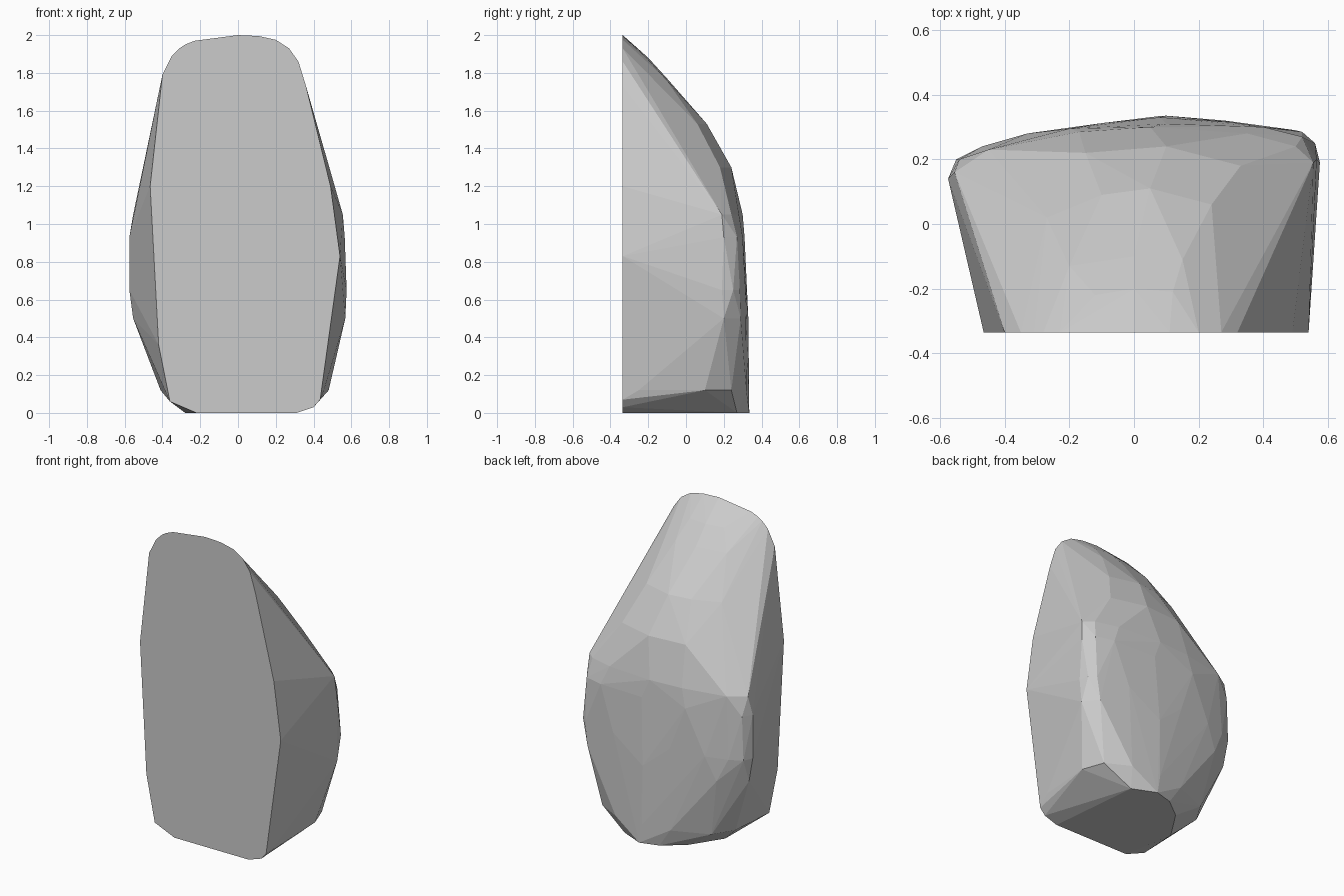
import bpy, bmesh

# flat cut face of the boulder: (x, z) outline on the front plane
FRONT_Y = -0.335
front = [(-.28, 1.95), (-.23, 1.97), (0, 2), (.11, 1.995), (.2, 1.975), (.27, 1.93),
         (.32, 1.86), (.36, 1.73), (.49, 1.2), (.54, .83), (.48, .4), (.435, .07),
         (.4, .03), (.31, 0), (-.22, 0), (-.36, .06), (-.42, .36), (-.465, 1.2),
         (-.4, 1.79), (-.35, 1.89), (-.31, 1.93)]

# rounded back: (x, y) points grouped by height
levels = {
    0.0: [(.25, .27), (.1, .335), (-.02, .3), (-.15, .2), (-.28, 0)],
    0.12: [(-.41, .08), (-.33, .21), (-.1, .305), (.08, .334), (.28, .32),
           (.43, .24), (.48, .1), (.455, -.25)],
    0.5: [(-.555, .15), (-.4, .26), (.08, .33), (.5, .29), (.568, .2)],
    0.65: [(-.575, .14), (-.55, .2), (-.47, .24), (-.33, .28), (-.1, .312),
           (.08, .322), (.3, .315), (.52, .285), (.56, .25), (.575, .19)],
    0.93: [(-.575, .14), (-.54, .2), (-.2, .295), (.1, .31), (.4, .3), (.52, .27), (.565, .2)],
    1.05: [(-.555, .16), (-.45, .23), (-.17, .285), (.05, .3), (.35, .28), (.5, .24), (.555, .19)],
    1.3: [(-.38, .1), (-.15, .22), (.1, .24), (.33, .18)],
    1.53: [(-.27, .02), (-.1, .09), (.05, .11), (.24, .06)],
    1.77: [(-.2, -.13), (0, -.1), (.15, -.11)],
    1.88: [(-.12, -.22), (0, -.2), (.12, -.21)],
}

# boulder: convex hull with flat facets
bm = bmesh.new()
for x, z in front:
    bm.verts.new((x, FRONT_Y, z))
for z, ring in levels.items():
    for x, y in ring:
        bm.verts.new((x, y, z))
hull = bmesh.ops.convex_hull(bm, input=bm.verts[:])
inside = {g for g in hull["geom_interior"] + hull["geom_unused"] if isinstance(g, bmesh.types.BMVert)}
bmesh.ops.delete(bm, geom=list(inside), context='VERTS')
bmesh.ops.dissolve_limit(bm, angle_limit=0.02, verts=bm.verts[:], edges=bm.edges[:])
bmesh.ops.recalc_face_normals(bm, faces=bm.faces[:])

mesh = bpy.data.meshes.new("boulder")
bm.to_mesh(mesh)
bm.free()
stone = bpy.data.materials.new("stone_grey")
stone.diffuse_color = (0.6, 0.6, 0.6, 1)
mesh.materials.append(stone)
bpy.context.collection.objects.link(bpy.data.objects.new("boulder", mesh))
